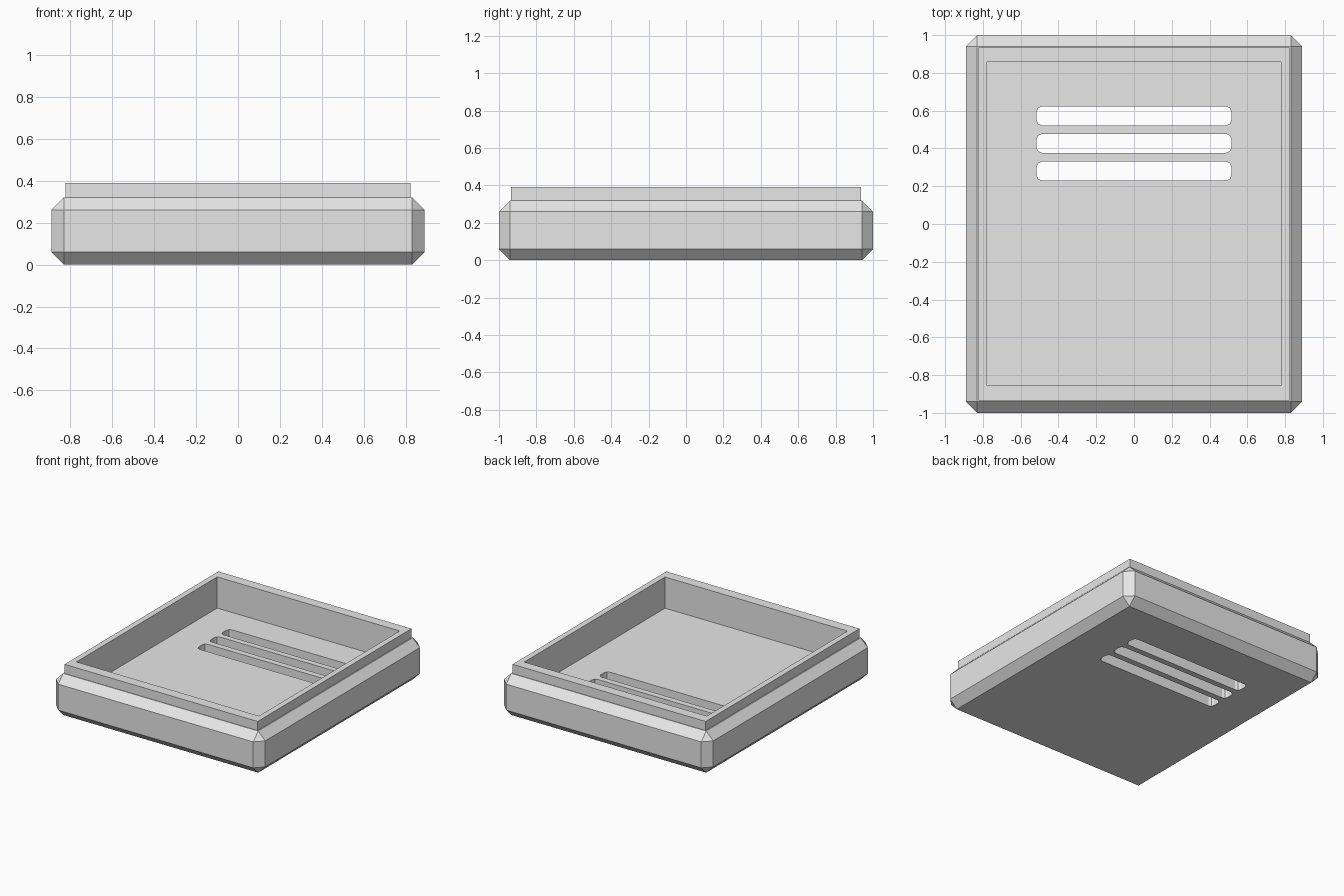
import bpy
import bmesh
from mathutils import Vector

default = bpy.data.objects.get("Cube")
if default:
    bpy.data.objects.remove(default, do_unlink=True)

GREY = (0.8, 0.8, 0.8, 1.0)
mat = bpy.data.materials.new("light grey")
mat.use_nodes = True
mat.diffuse_color = GREY
mat.node_tree.nodes["Principled BSDF"].inputs["Base Color"].default_value = GREY


def box(name, low, high, bevel=0.0, upright_only=False, segments=1):
    """Box between two corners, optionally chamfered."""
    low, high = Vector(low), Vector(high)
    bm = bmesh.new()
    bmesh.ops.create_cube(bm, size=1)
    for v in bm.verts:
        v.co = (low + high) / 2 + v.co * (high - low)
    if bevel:
        edges = [e for e in bm.edges if not upright_only
                 or abs(e.verts[0].co.z - e.verts[1].co.z) > 0.01]
        bmesh.ops.bevel(bm, geom=edges, offset=bevel, segments=segments,
                        profile=0.5, affect='EDGES')
    mesh = bpy.data.meshes.new(name)
    bm.to_mesh(mesh)
    bm.free()
    mesh.materials.append(mat)
    obj = bpy.data.objects.new(name, mesh)
    bpy.context.collection.objects.link(obj)
    return obj


def boolean(target, other, operation):
    """Apply a boolean, then drop the helper object."""
    other.hide_render = True
    mod = target.modifiers.new(operation.lower(), 'BOOLEAN')
    mod.operation = operation
    mod.solver = 'EXACT'
    mod.object = other
    bpy.context.view_layer.objects.active = target
    bpy.ops.object.modifier_apply(modifier=mod.name)
    bpy.data.objects.remove(other, do_unlink=True)


# Chamfered outer shell with a raised lip
FLOOR = 0.15
tray = box("tray", (-0.89, -1, 0), (0.89, 1, 0.32), bevel=0.06)
lip = box("lip", (-0.822, -0.935, 0.2), (0.822, 0.935, 0.39))
boolean(tray, lip, 'UNION')

# Hollow inside
cavity = box("cavity_cutter", (-0.777, -0.855, FLOOR), (0.777, 0.857, 0.6))
boolean(tray, cavity, 'DIFFERENCE')

# Three vent slots through the floor, towards the back
for y in (0.28, 0.427, 0.572):
    slot = box("slot_cutter", (-0.515, y - 0.05, -0.1), (0.515, y + 0.05, 0.25),
               bevel=0.028, upright_only=True, segments=2)
    boolean(tray, slot, 'DIFFERENCE')
